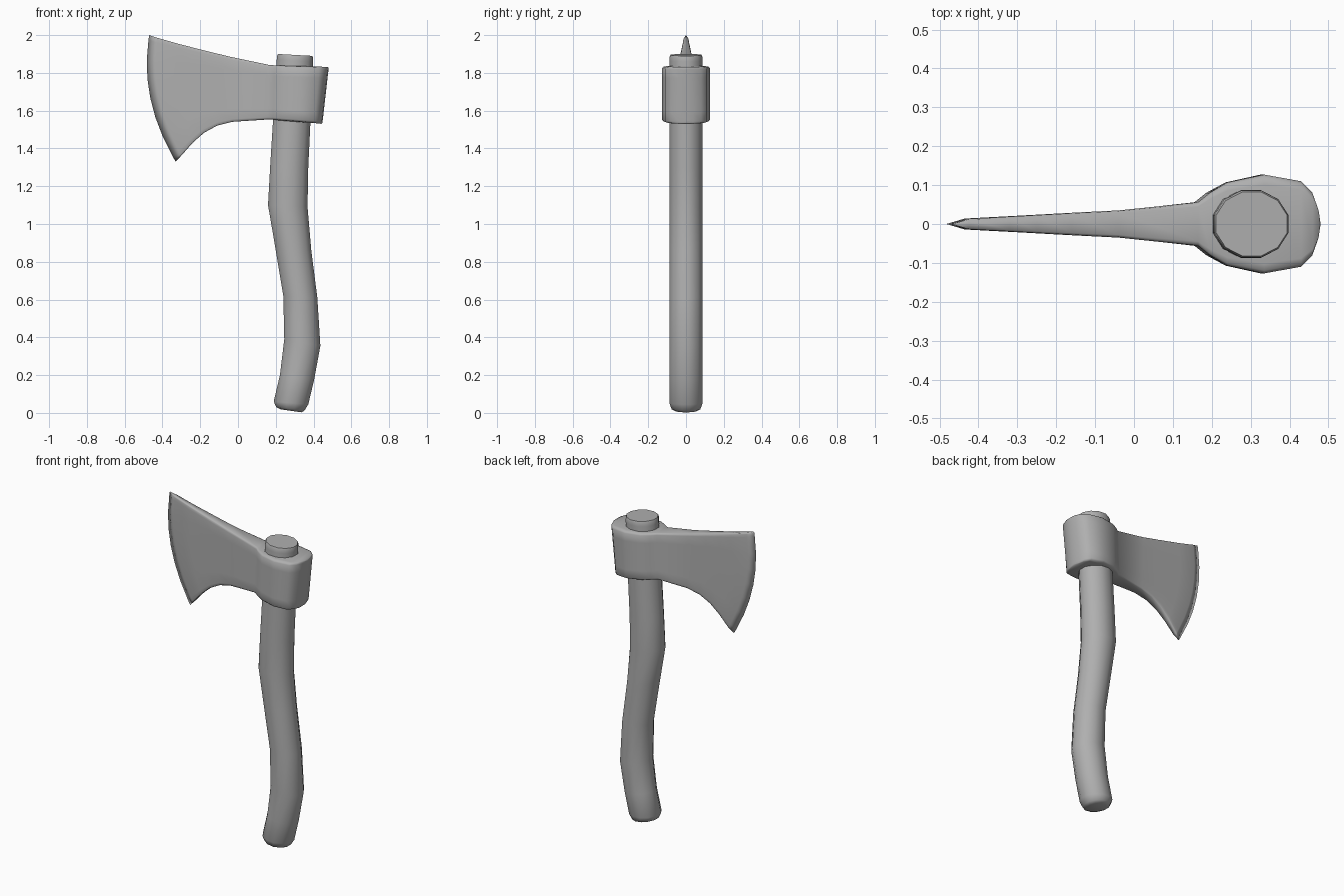
import bpy, bmesh, math
from mathutils import Vector

# dark grey shared by both parts
grey = bpy.data.materials.new("dark_grey")
grey.diffuse_color = (0.43, 0.43, 0.43, 1)


def loft(name, rings, caps, angle):
    # skin a list of equal-sized closed rings into one smooth-shaded mesh
    bm = bmesh.new()
    loops = [[bm.verts.new(p) for p in ring] for ring in rings]
    n = len(loops[0])
    for a, b in zip(loops, loops[1:]):
        for i in range(n):
            j = (i + 1) % n
            bm.faces.new((a[i], a[j], b[j], b[i]))
    if caps:
        bm.faces.new(loops[0])
        bm.faces.new(loops[-1])
    bmesh.ops.remove_doubles(bm, verts=bm.verts, dist=0.0005)
    bmesh.ops.recalc_face_normals(bm, faces=bm.faces)
    mesh = bpy.data.meshes.new(name)
    bm.to_mesh(mesh)
    bm.free()
    mesh.materials.append(grey)
    obj = bpy.data.objects.new(name, mesh)
    bpy.context.collection.objects.link(obj)
    bpy.ops.object.select_all(action='DESELECT')
    obj.select_set(True)
    bpy.context.view_layer.objects.active = obj
    bpy.ops.object.shade_smooth_by_angle(angle=math.radians(angle))
    return obj


# Handle: each ring spans a left and right (x, z) point, with a half width in y
handle_sections = [
    (0.225, 0.019, 0.335, 0.003, 0.055), (0.203, 0.03, 0.352, 0.012, 0.076),
    (0.189, 0.06, 0.372, 0.045, 0.087), (0.222, 0.20, 0.403, 0.175, 0.087),
    (0.245, 0.39, 0.436, 0.355, 0.087), (0.24, 0.62, 0.42, 0.61, 0.087),
    (0.195, 0.89, 0.388, 0.86, 0.087), (0.159, 1.10, 0.368, 1.09, 0.087),
    (0.17, 1.30, 0.372, 1.30, 0.087), (0.185, 1.54, 0.383, 1.53, 0.087),
    (0.205, 1.87, 0.397, 1.86, 0.087), (0.207, 1.89, 0.397, 1.88, 0.086),
    (0.211, 1.90, 0.394, 1.89, 0.082),
]
SIDES = 12
rings = []
for xl, zl, xr, zr, half in handle_sections:
    left, right = Vector((xl, 0, zl)), Vector((xr, 0, zr))
    mid, axis = (left + right) / 2, (right - left) / 2
    ring = []
    for i in range(SIDES):
        a = math.radians(15) + i * math.tau / SIDES
        k = 1 / math.cos(math.radians(15))
        ring.append(mid + axis * (math.cos(a) * k) + Vector((0, half * math.sin(a) * k, 0)))
    rings.append(ring)
loft("handle", rings, True, 60)

# Axe head: columns from cutting edge to poll
# (top x, top z, bottom x, bottom z, half thickness, forward bulge)
head_columns = [
    (-0.47, 2.0, -0.33, 1.33, 0, 0.064), (-0.425, 1.985, -0.30, 1.362, 0.014, 0.055),
    (-0.32, 1.955, -0.24, 1.43, 0.02, 0.03), (-0.25, 1.937, -0.18, 1.483, 0.024, 0.015),
    (-0.16, 1.914, -0.11, 1.521, 0.029, 0.005),
    (-0.04, 1.885, -0.03, 1.541, 0.035, 0), (0.165, 1.842, 0.155, 1.553, 0.056, 0),
    (0.195, 1.84, 0.185, 1.552, 0.08, 0), (0.24, 1.838, 0.235, 1.547, 0.107, 0),
    (0.335, 1.836, 0.325, 1.54, 0.127, 0), (0.43, 1.833, 0.405, 1.534, 0.11, 0),
    (0.46, 1.832, 0.43, 1.532, 0.08, 0), (0.475, 1.831, 0.442, 1.53, 0.038, 0),
    (0.48, 1.825, 0.447, 1.535, 0, 0),
]
# rows down the head, with thinner top and bottom rows for the rounded rims
rows = [(0, 0.8), (0.012, 0.94), (0.04, 1), (0.2, 1), (0.35, 1), (0.5, 1),
        (0.65, 1), (0.8, 1), (0.96, 1), (0.988, 0.94), (1, 0.8)]
rings = []
for xt, zt, xb, zb, half, bulge in head_columns:
    side = []
    for t, f in rows:
        x = xt + (xb - xt) * t - bulge * 4 * t * (1 - t)
        side.append((x, half * f, zt + (zb - zt) * t))
    rings.append([(x, -y, z) for x, y, z in side] + side[::-1])
loft("axe_head", rings, False, 180)
